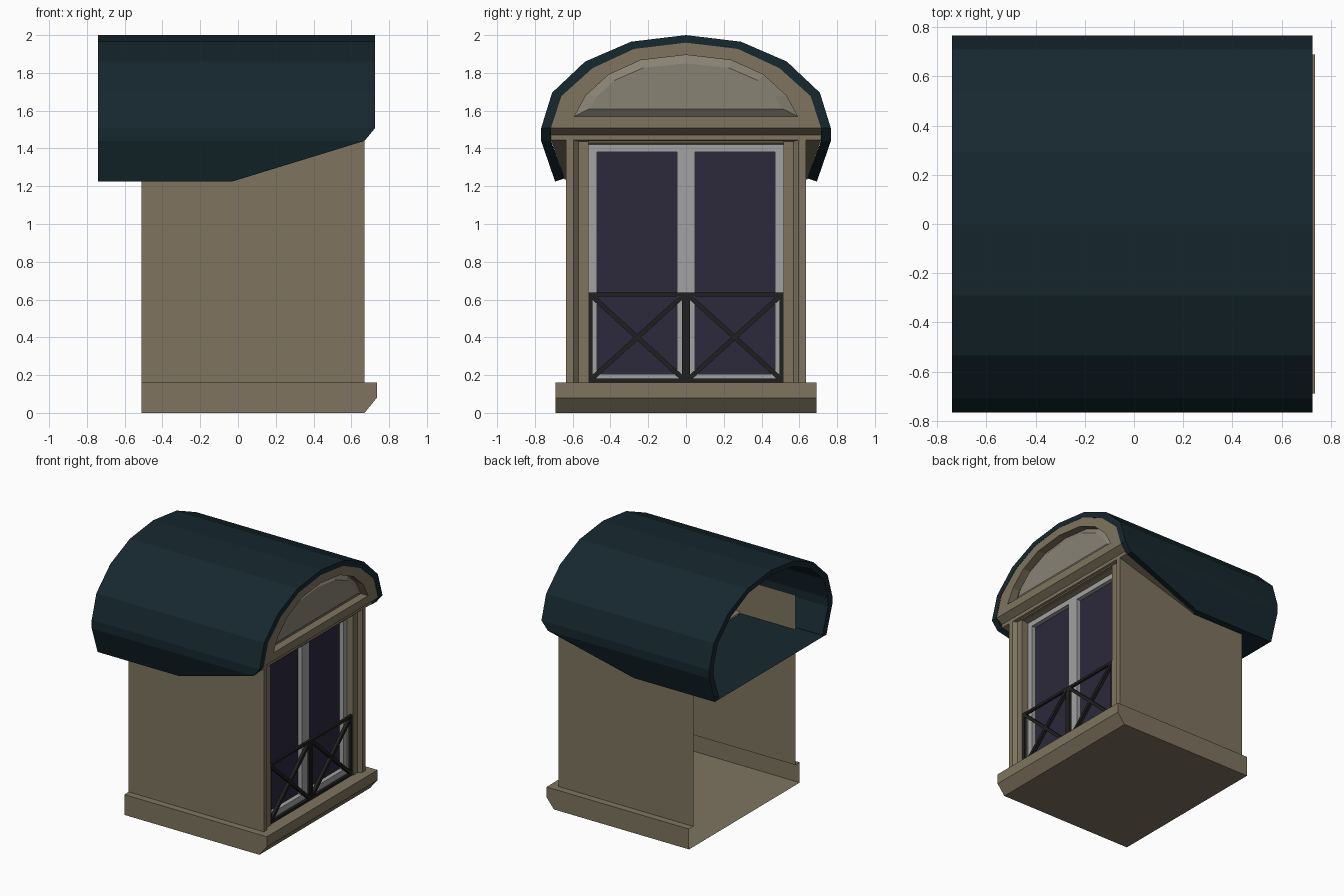
import bpy, bmesh
from mathutils import Vector

if "Cube" in bpy.data.objects:
    bpy.data.objects.remove(bpy.data.objects["Cube"])


def material(name, rgb):
    m = bpy.data.materials.new(name)
    m.diffuse_color = (*rgb, 1)
    m.use_nodes = True
    m.node_tree.nodes["Principled BSDF"].inputs["Base Color"].default_value = m.diffuse_color
    return m


STONE = material("stone", (0.21, 0.175, 0.115))
PANEL = material("pale_stone", (0.25, 0.225, 0.175))
SLATE = material("slate", (0.008, 0.021, 0.028))
WHITE = material("window_paint", (0.36, 0.36, 0.36))
GLASS = material("glass", (0.025, 0.021, 0.045))
IRON = material("iron", (0.014, 0.014, 0.014))


def finish(name, bm, mat):
    bmesh.ops.remove_doubles(bm, verts=bm.verts, dist=1e-5)
    bmesh.ops.recalc_face_normals(bm, faces=bm.faces)
    me = bpy.data.meshes.new(name)
    bm.to_mesh(me)
    bm.free()
    me.materials.append(mat)
    ob = bpy.data.objects.new(name, me)
    bpy.context.collection.objects.link(ob)
    return ob


def face(bm, pts):
    return bm.faces.new([bm.verts.new(p) for p in pts])


def loft(bm, rows, closed=False):
    """Quads between consecutive rows of points."""
    for a, b in zip(rows, rows[1:]):
        n = len(a)
        for i in range(n if closed else n - 1):
            j = (i + 1) % n
            face(bm, [a[i], a[j], b[j], b[i]])


def add_box(bm, lo, hi):
    lo, hi = Vector(lo), Vector(hi)
    vs = bmesh.ops.create_cube(bm, size=1)["verts"]
    for v in vs:
        v.co = (lo + hi) / 2 + v.co * (hi - lo)


def add_bar(bm, a, b, w):
    """Square bar between two points in a plane of constant x."""
    a, b = Vector(a), Vector(b)
    d = (b - a).normalized()
    s, t = Vector((w / 2, 0, 0)), d.cross(Vector((1, 0, 0))) * w / 2
    ring = [s + t, s - t, -s - t, -s + t]
    loft(bm, [[a + r for r in ring], [b + r for r in ring]], True)
    face(bm, [a + r for r in ring])
    face(bm, [b + r for r in ring])


def mirrored(half):
    """Half profile (centre first, y >= 0) to a full one."""
    return [(-p[0], *p[1:]) for p in half[:0:-1]] + list(half)


# Curved roof shell: (y, z, front x) per profile point
outer = mirrored([(0, 2, .725), (.291, 1.965, .725), (.534, 1.86, .725), (.709, 1.695, .725),
                  (.767, 1.507, .725), (.767, 1.44, .67), (.693, 1.225, -.03)])
inner = mirrored([(0, 1.96, .725), (.275, 1.927, .725), (.495, 1.825, .725), (.66, 1.677, .725),
                  (.715, 1.507, .725), (.715, 1.44, .67), (.642, 1.242, -.03)])
bm = bmesh.new()
rings = [[(-.74, o[0], o[1]), (o[2], o[0], o[1]), (i[2], i[0], i[1]), (-.74, i[0], i[1])]
         for o, i in zip(outer, inner)]
loft(bm, rings, True)
face(bm, rings[0])
face(bm, rings[-1])
finish("roof", bm, SLATE)

# Flat underside of the roof, then the sloping soffit
bm = bmesh.new()
loft(bm, [[(-.74, y, 1.228), (-.03, y, 1.228)] for y in (-.69, .69)])
finish("roof_underside", bm, SLATE)
bm = bmesh.new()
loft(bm, [[(-.03, s * .642, 1.235), (.67, s * .715, 1.445), (.67, s * .715, 1.472)] for s in (-1, 1)])
finish("soffit", bm, STONE)

# Arched gable with a recess, its raised panel, and the chamfer below
rim = [(y, z) for y, z, _ in inner[2:-2]]
opening = mirrored([(0, 1.895), (.24, 1.867), (.41, 1.79), (.53, 1.68), (.59, 1.57)])
field = mirrored([(0, 1.85), (.225, 1.827), (.38, 1.76), (.47, 1.675), (.51, 1.61)])


def at(x, loop):
    return [(x, y, z) for y, z in loop]


bm = bmesh.new()
loft(bm, [at(.723, rim), at(.723, opening), at(.66, opening)], True)
loft(bm, [[(.723, s * .715, 1.507), (.67, s * .715, 1.472)] for s in (-1, 1)])
finish("gable", bm, STONE)
bm = bmesh.new()
loft(bm, [at(.66, opening), at(.69, field)], True)
face(bm, at(.69, field))
finish("gable_panel", bm, PANEL)

# Side walls running round into the moulded window jambs
plan = [(-.51, .635), (.67, .635), (.67, .595), (.645, .57), (.645, .515), (.54, .515)]
bm = bmesh.new()
for s in (-1, 1):
    loft(bm, [[(x, s * y, z) for x, y in plan] for z in (.16, 1.5)])
finish("walls", bm, STONE)
bm = bmesh.new()
add_box(bm, (.54, -.515, 1.43), (.655, .515, 1.5))
finish("lintel", bm, STONE)

# Hollow plinth, open at the back
side = [(-.51, 0), (.67, 0), (.735, .08), (.735, .16)]
bm = bmesh.new()
loft(bm, [[(x, y, z) for x, z in side + [(.54, .16)]] for y in (-.69, .69)])
for s in (-1, 1):
    face(bm, [(x, s * .69, z) for x, z in side + [(-.51, .16)]])
    face(bm, [(-.51, s * .635, .16), (.54, s * .635, .16), (.54, s * .69, .16), (-.51, s * .69, .16)])
finish("plinth", bm, STONE)

# Window frame and the two panes
bm = bmesh.new()
for y0, y1 in ((-.515, -.47), (-.047, .047), (.47, .515)):
    add_box(bm, (.54, y0, .16), (.59, y1, 1.43))
for y0, y1 in ((-.47, -.047), (.047, .47)):
    for z0, z1 in ((.16, .205), (1.38, 1.43)):
        add_box(bm, (.54, y0, z0), (.59, y1, z1))
finish("window_frame", bm, WHITE)
bm = bmesh.new()
for s in (-1, 1):
    face(bm, [(.555, s * y, z) for y, z in ((.047, .205), (.47, .205), (.47, 1.38), (.047, 1.38))])
finish("window_panes", bm, GLASS)

# Balcony railing: rails, posts and crossed braces
bm = bmesh.new()
X = .63
for z in (.172, .627):
    add_bar(bm, (X, -.515, z), (X, .515, z), .02)
for y in (-.505, -.011, .011, .505):
    add_bar(bm, (X, y, .165), (X, y, .635), .02)
for s in (-1, 1):
    add_bar(bm, (X, s * .015, .18), (X, s * .5, .62), .025)
    add_bar(bm, (X, s * .015, .62), (X, s * .5, .18), .025)
finish("railing", bm, IRON)
